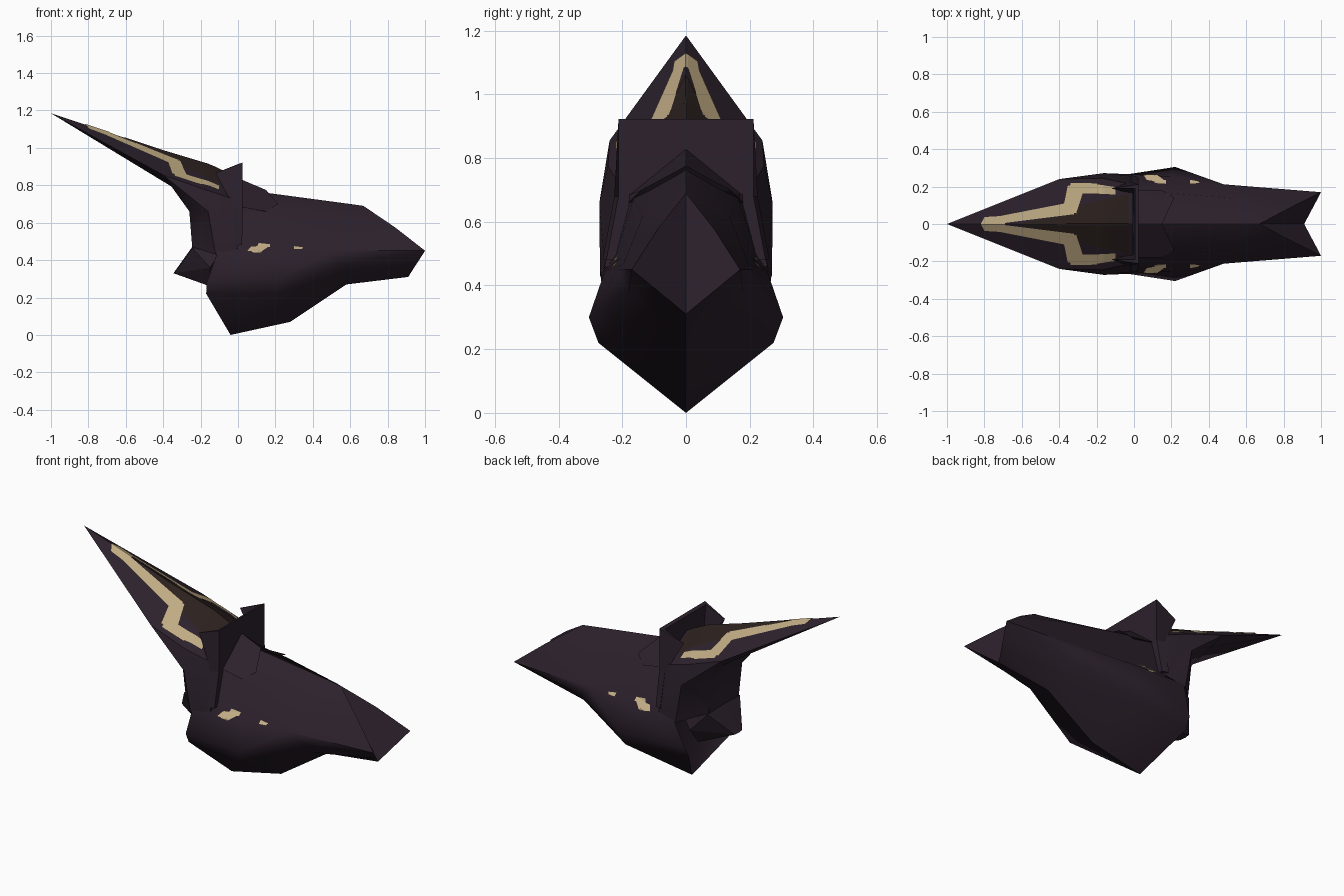
import bpy, bmesh, math
from mathutils import Vector
from mathutils.bvhtree import BVHTree

if "Cube" in bpy.data.objects:
    bpy.data.objects.remove(bpy.data.objects["Cube"])


def material(name, rgb):
    m = bpy.data.materials.new(name)
    m.diffuse_color = (*rgb, 1)
    m.use_nodes = True
    m.node_tree.nodes["Principled BSDF"].inputs["Base Color"].default_value = m.diffuse_color
    return m


PURPLE = material("dark_purple", (0.025, 0.015, 0.025))
GOLD = material("pale_gold", (0.53, 0.41, 0.23))
BROWN = material("dark_brown", (0.024, 0.015, 0.013))


def finish(name, bm, mat, angle=None):
    me = bpy.data.meshes.new(name)
    bm.to_mesh(me)
    bm.free()
    me.materials.append(mat)
    ob = bpy.data.objects.new(name, me)
    bpy.context.collection.objects.link(ob)
    if angle:
        bpy.ops.object.select_all(action='DESELECT')
        ob.select_set(True)
        bpy.context.view_layer.objects.active = ob
        bpy.ops.object.shade_smooth_by_angle(angle=math.radians(angle))
    return ob


def mirrored(name, verts, faces, mat=PURPLE, angle=None):
    """Closed solid built from its +y half."""
    bm = bmesh.new()
    for s in (1, -1):
        vs = [bm.verts.new((x, s * y, z)) for x, y, z in verts]
        for f in faces:
            bm.faces.new([vs[i] for i in f])
    bmesh.ops.remove_doubles(bm, verts=bm.verts, dist=1e-4)
    bmesh.ops.dissolve_degenerate(bm, edges=bm.edges, dist=1e-4)
    bmesh.ops.recalc_face_normals(bm, faces=bm.faces)
    return finish(name, bm, mat, angle)


def keyed(name, points, faces, **kw):
    """Mirrored solid whose faces are written as strings of point keys."""
    keys = list(points)
    return mirrored(name, list(points.values()),
                    [[keys.index(k) for k in f.split()] for f in faces], **kw)


# Rear shell: keel, chine, widest line, lip, upper seam, shoulder, crest
stations = [
    [(-.04, 0, 0), (-.17, .215, .22), (-.168, .245, .28), (-.11, .27, .44),
     (0, .22, .50), (.01, .17, .69), (.02, 0, .80)],
    [(.28, 0, .07), (.20, .275, .22), (.22, .305, .30), (.20, .255, .445),
     (.20, .205, .487), (.20, .165, .67), (.15, 0, .76)],
    [(.58, 0, .27), (.58, .12, .32), (.56, .18, .38), (.48, .212, .45),
     (.50, .198, .465), (.55, .135, .62), (.60, 0, .70)],
    [(.91, 0, .31), (.94, .057, .357), (.97, .113, .403), (1, .17, .45),
     (1, .17, .45), (.84, .09, .575), (.67, 0, .69)],
]
R = 7
verts = [p for st in stations for p in st] + [(.02, 0, .49), (.02, 0, .69)]
faces = [(s * R + r, s * R + r + 1, (s + 1) * R + r + 1, (s + 1) * R + r)
         for s in range(3) for r in range(R - 1)]
faces += [(0, 1, 2, 3), (0, 3, 4, 28), (28, 4, 5, 29), (29, 5, 6)]  # front wall
faces += [(21, 22, 23, 24, 26, 27)]                                 # notched tail
mirrored("rear_shell", verts, faces, angle=50)

# Pointed head with its face and cheeks
keyed("pointed_head", {
    'T': (-1, 0, 1.185),
    'R1': (-.4, 0, .985), 'R2': (-.15, 0, .91), 'R3': (-.005, 0, .84),
    'E1': (-.4, .24, .855), 'E2': (-.17, .245, .775), 'E3': (-.005, .21, .72),
    'M': (-.16, .272, .66), 'N': (0, .255, .46), 'C': (-.12, .27, .43),
    'B1': (-.35, .17, .79), 'B2': (-.26, .15, .66), 'B3': (-.245, .14, .47),
    'b1': (-.35, 0, .80), 'b2': (-.26, 0, .66), 'b3': (-.245, 0, .47),
    'c': (-.12, 0, .43), 'n': (-.005, 0, .46)},
    ["T R1 E1", "T E1 B1", "T B1 b1", "R1 R2 E2 E1", "R2 R3 E3 E2",
     "E1 E2 M", "E1 M B2 B1", "E2 E3 N M", "M N C", "M C B3 B2",
     "b1 B1 B2 b2", "b2 B2 B3 b3", "b3 B3 C c", "c C N n", "R3 E3 N n"], angle=35)

# Chin spike
keyed("chin_spike", {
    'p': (-.345, 0, .33), 'P': (-.34, .036, .33),
    'u': (-.245, 0, .47), 'U': (-.245, .15, .465),
    'S': (-.15, .18, .36), 'D': (-.15, .10, .26), 'd': (-.15, 0, .26),
    'B': (-.08, .16, .46), 'b': (-.08, 0, .46)},
    ["p P U u", "P U S", "P S D", "p P D d", "u U B b", "U S B", "S D B", "D d b B"])

# Upright collar: rear plate with forward side wings and an open middle
keyed("collar", {
    'a': (.025, 0, .922), 'A': (.025, .212, .922), 'b': (.005, 0, .915),
    'B': (.005, .19, .915), 'F': (-.12, .19, .865), 'G': (-.02, .225, .68),
    'H': (-.015, .262, .48), 'I': (0, .16, .70), 'i': (0, 0, .70),
    'J': (0, .16, .48), 'j': (0, 0, .48), 'k': (.022, 0, .48),
    'K': (.022, .25, .48), 'l': (.025, 0, .68), 'L': (.025, .212, .68)},
    ["a A L l", "l L K k", "a A B b", "A F B", "b B I i", "B F I", "F G I",
     "i I J j", "I G H J", "j J K k", "J H K", "A F G L", "L G H K"])

# Pointed crest plate between collar and rear shell
keyed("crest_plate", {
    'a': (.02, 0, .83), 'A': (.02, .178, .685), 'B': (.15, .18, .66),
    'C': (.215, .14, .70), 'd': (.15, 0, .775), 'e': (.02, 0, .66)},
    ["a A B C d", "e A B", "e B C", "e C d", "e A a"])

# Painted markings draped over the surfaces
bpy.context.view_layer.update()
deps = bpy.context.evaluated_depsgraph_get()
trees = {k: BVHTree.FromObject(bpy.data.objects[k], deps)
         for k in ("pointed_head", "rear_shell")}


def drape(name, target, quads, mat, axis, lift, n=10):
    """Project outline quads along z (plan) or y (side) onto both halves."""
    bm = bmesh.new()
    for q in quads:
        a, b, c, d = (Vector(p) for p in q)
        for s in (1, -1):
            grid = []
            for i in range(n + 1):
                for j in range(n + 1):
                    p = a.lerp(b, i / n).lerp(d.lerp(c, i / n), j / n)
                    if axis == 'z':
                        o, w = Vector((p.x, s * p.y, 3)), Vector((0, 0, -1))
                    else:
                        o, w = Vector((p.x, s * 3, p.y)), Vector((0, -s, 0))
                    hit, nor, _, _ = trees[target].ray_cast(o, w)
                    grid.append(bm.verts.new(hit + nor * lift) if hit else None)
            for i in range(n):
                for j in range(n):
                    k = i * (n + 1) + j
                    f = [grid[k], grid[k + n + 1], grid[k + n + 2], grid[k + 1]]
                    if all(f):
                        face = bm.faces.new(f)
                        face.normal_update()
                        if face.normal.dot(w) > 0:
                            face.normal_flip()
    return finish(name, bm, mat)


# Brown field inside the chevron, then the gold chevron with swept arms
drape("brow_field", "pointed_head",
      [[(-.62, 0), (-.36, .06), (-.36, 0), (-.36, 0)],
       [(-.36, 0), (-.36, .08), (-.03, .16), (-.03, 0)]], BROWN, 'z', .003)
drape("gold_chevron", "pointed_head",
      [[(-.82, 0), (-.80, .035), (-.69, .042), (-.69, 0)],
       [(-.72, .0), (-.72, .04), (-.36, .11), (-.32, .05)],
       [(-.385, .06), (-.355, .205), (-.27, .18), (-.31, .055)],
       [(-.35, .16), (-.34, .218), (-.20, .215), (-.20, .16)],
       [(-.20, .16), (-.20, .21), (-.10, .195), (-.10, .155)]], GOLD, 'z', .005)
drape("gold_flank_patch", "rear_shell",
      [[(.05, .445), (.07, .47), (.17, .472), (.12, .44)],
       [(.10, .465), (.11, .489), (.17, .482), (.17, .465)],
       [(.30, .455), (.30, .471), (.35, .464), (.34, .455)]], GOLD, 'y', .005)
